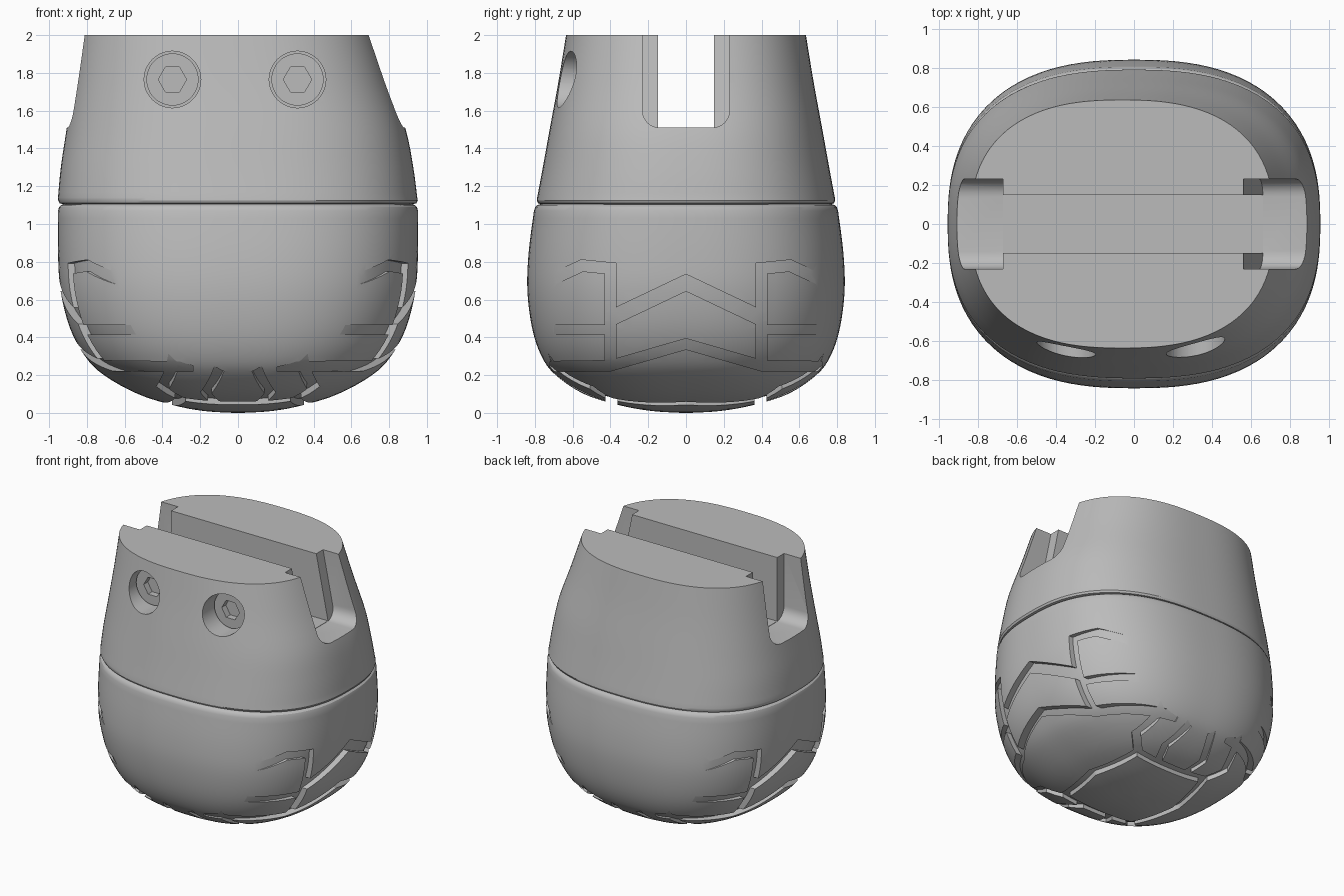
import bpy, bmesh, math
from mathutils import Vector

cube = bpy.data.objects.get("Cube")
if cube:
    bpy.data.objects.remove(cube, do_unlink=True)

grey = bpy.data.materials.new("plain_grey")
grey.use_nodes = True
grey.diffuse_color = (0.5, 0.5, 0.5, 1)
grey.node_tree.nodes["Principled BSDF"].inputs["Base Color"].default_value = (0.5, 0.5, 0.5, 1)

SIDES = 112
POWER = 2.5


def finish(name, bm):
    bmesh.ops.recalc_face_normals(bm, faces=bm.faces)
    mesh = bpy.data.meshes.new(name)
    bm.to_mesh(mesh)
    bm.free()
    mesh.materials.append(grey)
    ob = bpy.data.objects.new(name, mesh)
    bpy.context.collection.objects.link(ob)
    return ob


def smooth_rows(rows, steps=4):
    """Catmull-Rom through rows of (z, rx, ry, centre x)."""
    rows = [Vector(r) for r in rows]
    pad = [rows[0]] + rows + [rows[-1]]
    out = []
    for a, b, c, d in zip(pad, pad[1:], pad[2:], pad[3:]):
        for i in range(steps):
            t = i / steps
            out.append(0.5 * (2 * b + (c - a) * t + (2 * a - 5 * b + 4 * c - d) * t * t
                              + (3 * b - a - 3 * c + d) * t ** 3))
    return out + [rows[-1]]


def loft(name, rows, scale=(1, 1), lift=0):
    """Stack of rounded-oblong sections."""
    bm = bmesh.new()
    rings = []
    for z, rx, ry, cx in rows:
        ring = []
        for i in range(SIDES):
            a = 2 * math.pi * i / SIDES
            c, s = math.cos(a), math.sin(a)
            r = (abs(c) ** POWER + abs(s) ** POWER) ** (-1 / POWER)
            ring.append(bm.verts.new((cx + rx * scale[0] * r * c, ry * scale[1] * r * s, z + lift)))
        rings.append(ring)
    for lo, hi in zip(rings, rings[1:]):
        for i in range(SIDES):
            j = (i + 1) % SIDES
            bm.faces.new((lo[i], lo[j], hi[j], hi[i]))
    bm.faces.new(rings[0])
    bm.faces.new(rings[-1])
    return finish(name, bm)


def prism(bm, start, end):
    """Closed solid between two matching outlines."""
    a = [bm.verts.new(p) for p in start]
    b = [bm.verts.new(p) for p in end]
    bm.faces.new(a)
    bm.faces.new(b)
    for i in range(len(a)):
        j = (i + 1) % len(a)
        bm.faces.new((a[i], a[j], b[j], b[i]))


def cut(target, cutter, delete=True, self_cross=False):
    cutter.hide_render = True
    mod = target.modifiers.new("cut", 'BOOLEAN')
    mod.operation = 'DIFFERENCE'
    mod.solver = 'EXACT'
    mod.use_self = self_cross
    mod.object = cutter
    bpy.context.view_layer.update()
    deps = bpy.context.evaluated_depsgraph_get()
    mesh = bpy.data.meshes.new_from_object(target.evaluated_get(deps))
    target.modifiers.clear()
    target.data = mesh
    if delete:
        bpy.data.objects.remove(cutter, do_unlink=True)


def ribbon(path, width):
    """Mitred outline of a 2D path."""
    pts = [Vector(p) for p in path]
    left, right = [], []
    for i, p in enumerate(pts):
        d0 = (p - pts[i - 1]).normalized() if i else None
        d1 = (pts[i + 1] - p).normalized() if i < len(pts) - 1 else None
        d0, d1 = d0 or d1, d1 or d0
        t = (d0 + d1).normalized()
        n = Vector((-t.y, t.x)) * (width / 2 / max(0.4, t.dot(d0)))
        left.append(p + n)
        right.append(p - n)
    return left + right[::-1]


# Lower shell: rounded bowl with a softened rim
bowl = smooth_rows([(0, .02, .02, 0), (.01, .18, .18, 0), (.04, .34, .35, 0), (.1, .53, .54, 0),
                    (.2, .71, .69, 0), (.3, .81, .765, 0), (.45, .89, .815, 0), (.65, .94, .84, 0),
                    (.85, .953, .833, 0), (1.07, .953, .805, 0)])
rim = [Vector(r) for r in ((1.09, .947, .798, 0), (1.1, .936, .787, 0), (1.106, .92, .77, 0))]
lower = loft("lower_shell", bowl + rim)
core = loft("groove_floor", bowl + rim, (.958, 1.035), .034)

# Tread grooves: side paths are (y, z), bottom paths are (x, y)
side_once = [([(-.40, .50), (0, .69), (.40, .50)], .08),
             ([(-.72, .245), (-.40, .25), (0, .365), (.40, .25), (.72, .245)], .055)]
side_pair = [([(.70, .71), (.55, .78), (.40, .765), (.40, .27)], .06),
             ([(.39, .44), (.70, .44)], .05)]
under_x = [([(.30, -.40), (.38, 0), (.30, .40)], .06)]
under_y = [([(-.30, .395), (.30, .395)], .065)]
under_xy = [([(.29, .39), (.40, .50), (.34, .72)], .06), ([(.12, .40), (.17, .54), (.10, .72)], .055)]

bm = bmesh.new()
count = 0


def groove(path, width, side, mx, my):
    global count
    count += 1
    nudge = count * .003
    if side:
        shape = ribbon([(y * my, z) for y, z in path], width)
        prism(bm, [(mx * (.2 + nudge), *p) for p in shape], [(mx * (1.1 + nudge), *p) for p in shape])
    else:
        shape = ribbon([(x * mx, y * my) for x, y in path], width)
        prism(bm, [(*p, -.1 - nudge) for p in shape], [(*p, .3 + nudge) for p in shape])


for mx in (1, -1):
    for path, width in side_once:
        groove(path, width, True, mx, 1)
    for path, width in under_x:
        groove(path, width, False, mx, 1)
    for my in (1, -1):
        for path, width in side_pair:
            groove(path, width, True, mx, my)
        for path, width in under_xy:
            groove(path, width, False, mx, my)
for my in (1, -1):
    for path, width in under_y:
        groove(path, width, False, 1, my)
grooves = finish("tread_grooves", bm)
cut(grooves, core, self_cross=True)
cut(lower, grooves, self_cross=True)

# Upper shell: tapering, leaning slightly towards the right
upper_rows = [Vector(r) for r in ((1.104, .925, .765, 0), (1.11, .945, .783, 0), (1.125, .952, .79, 0))]
upper_rows += smooth_rows([(1.14, .951, .788, -.002), (1.3, .933, .758, -.005), (1.5, .898, .722, -.01),
                           (1.75, .835, .676, -.035), (2.0, .777, .635, -.06)])
upper = loft("upper_shell", upper_rows)


# Crosswise slot with wider rounded mouths
def mouth(name, side, top_x, low_x):
    low, high, half, r = 1.51, 2.1, .23, .09
    prof = [(-half, high)]
    for cy, a0 in ((-half + r, math.pi), (half - r, 1.5 * math.pi)):
        prof += [(cy + r * math.cos(a0 + k * math.pi / 12), low + r + r * math.sin(a0 + k * math.pi / 12))
                 for k in range(7)]
    prof.append((half, high))
    m = bmesh.new()
    inner = [(low_x + (top_x - low_x) * (z - low) / (2 - low), y, z) for y, z in prof]
    prism(m, inner, [(side * 1.2, y, z) for y, z in prof])
    return finish(name, m)


cut(upper, mouth("right_mouth", 1, .56, .66))
cut(upper, mouth("left_mouth", -1, -.67, -.67))
m = bmesh.new()
slot = [(-.148, 1.512), (.148, 1.512), (.148, 2.1), (-.148, 2.1)]
prism(m, [(-.78, *p) for p in slot], [(.78, *p) for p in slot])
cut(upper, finish("slot_cutter", m))


# Countersunk screws on the front
def disc(x, z, y, r, n):
    return [(x + r * math.cos(2 * math.pi * i / n), y, z + r * math.sin(2 * math.pi * i / n)) for i in range(n)]


screws = []
for name, x in (("right_screw", -.347), ("left_screw", .315)):
    z = 1.765
    m = bmesh.new()
    prism(m, disc(x, z, -.47, .15, 48), disc(x, z, -1, .15, 48))
    cut(upper, finish("bore_cutter", m))
    m = bmesh.new()
    prism(m, disc(x, z, -.46, .138, 48), disc(x, z, -.54, .138, 48))
    screw = finish(name, m)
    m = bmesh.new()
    prism(m, disc(x, z, -.49, .075, 6), disc(x, z, -.6, .075, 6))
    cut(screw, finish("socket_cutter", m))
    screws.append(screw)

# Smooth shading with crisp edges
for ob in bpy.context.view_layer.objects:
    ob.select_set(False)
for ob in [lower, upper] + screws:
    bpy.context.view_layer.objects.active = ob
    ob.select_set(True)
    bpy.ops.object.shade_smooth_by_angle(angle=math.radians(30))
    ob.select_set(False)
